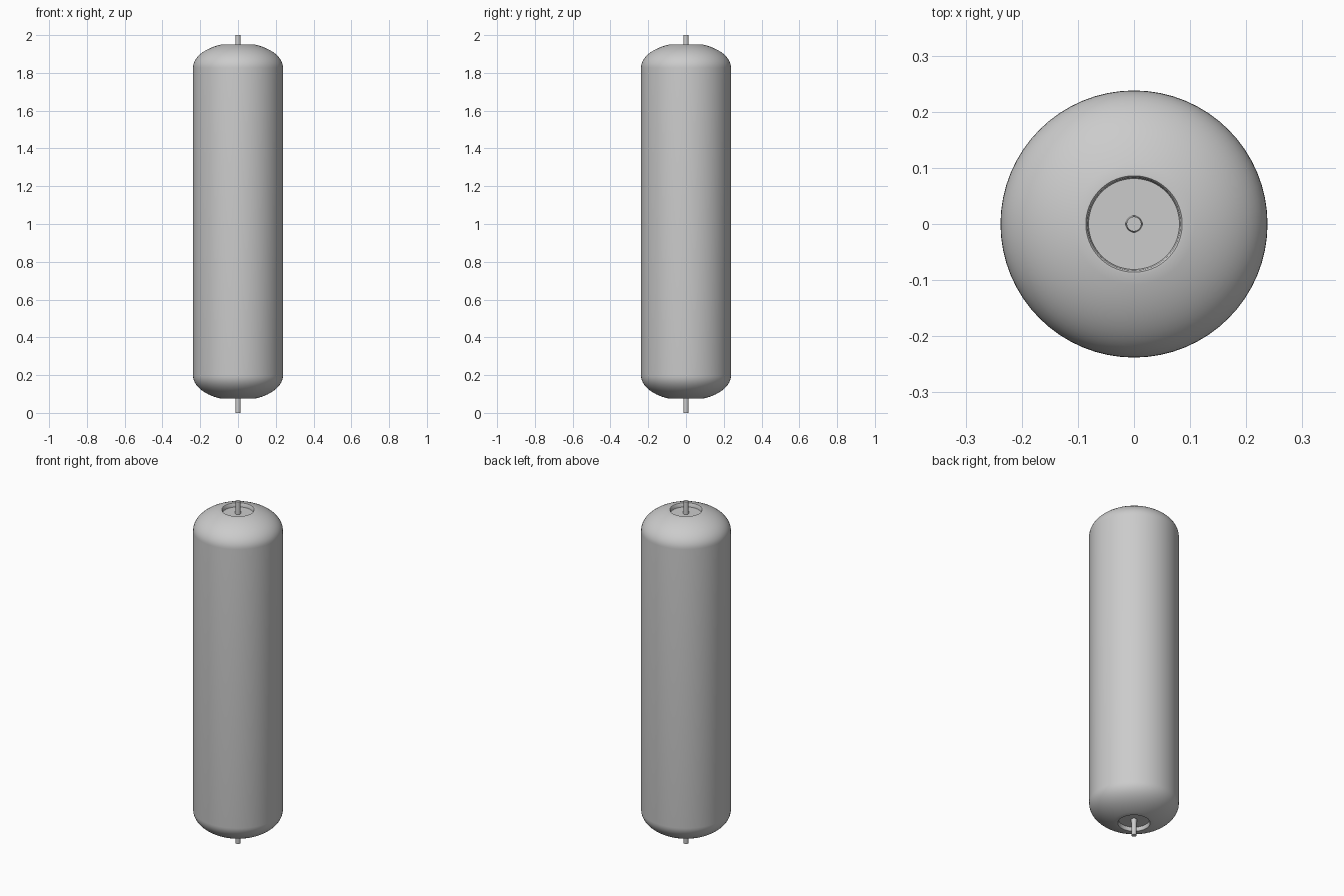
import bpy
import bmesh
import math

cube = bpy.data.objects.get("Cube")
if cube:
    bpy.data.objects.remove(cube, do_unlink=True)

SEGMENTS = 64
R = 0.238                 # body radius
Z_MID = 1.0125            # middle of the body
HALF_STRAIGHT = 0.815     # half height of the straight wall
DOME = 0.132              # height of the full dome ellipse
RIM = 0.09                # radius where the dome meets the recess

grey = bpy.data.materials.new("light grey")
grey.use_nodes = True
colour = (0.6, 0.6, 0.6, 1)
grey.diffuse_color = colour
grey.node_tree.nodes["Principled BSDF"].inputs["Base Color"].default_value = colour


def lathe(name, profile):
    """Spin an (r, z) profile, listed from bottom to top, around z."""
    bm = bmesh.new()
    verts = [bm.verts.new((r, 0, z)) for r, z in profile]
    edges = [bm.edges.new(pair) for pair in zip(verts, verts[1:])]
    bmesh.ops.spin(bm, geom=verts + edges, cent=(0, 0, 0), axis=(0, 0, 1),
                   angle=math.tau, steps=SEGMENTS, use_duplicate=False)
    bmesh.ops.remove_doubles(bm, verts=bm.verts, dist=1e-5)
    bmesh.ops.recalc_face_normals(bm, faces=bm.faces)
    mesh = bpy.data.meshes.new(name)
    bm.to_mesh(mesh)
    bm.free()
    mesh.materials.append(grey)
    obj = bpy.data.objects.new(name, mesh)
    bpy.context.collection.objects.link(obj)
    bpy.ops.object.select_all(action='DESELECT')
    obj.select_set(True)
    bpy.context.view_layer.objects.active = obj
    bpy.ops.object.shade_smooth_by_angle(angle=math.radians(40))
    return obj


# Body: straight wall, domed end, rounded rim and a shallow flat recess
end_angle = math.acos(RIM / R)
half = []
for i in range(15):
    a = end_angle * i / 14
    half.append((R * math.cos(a), HALF_STRAIGHT + DOME * math.sin(a)))
top = half[-1][1]
half += [(0.086, top), (0.083, top - 0.004), (0.081, top - 0.022), (0, top - 0.022)]
profile = [(r, Z_MID - z) for r, z in reversed(half)]
profile += [(r, Z_MID + z) for r, z in half]
lathe("body", profile)

# Connection pins standing in the recesses at both ends
for name, base, tip in (("top_pin", Z_MID + top - 0.024, 2.0),
                        ("bottom_pin", Z_MID - top + 0.024, 0.0)):
    lathe(name, [(0, base), (0.015, base), (0.013, tip), (0, tip)])
